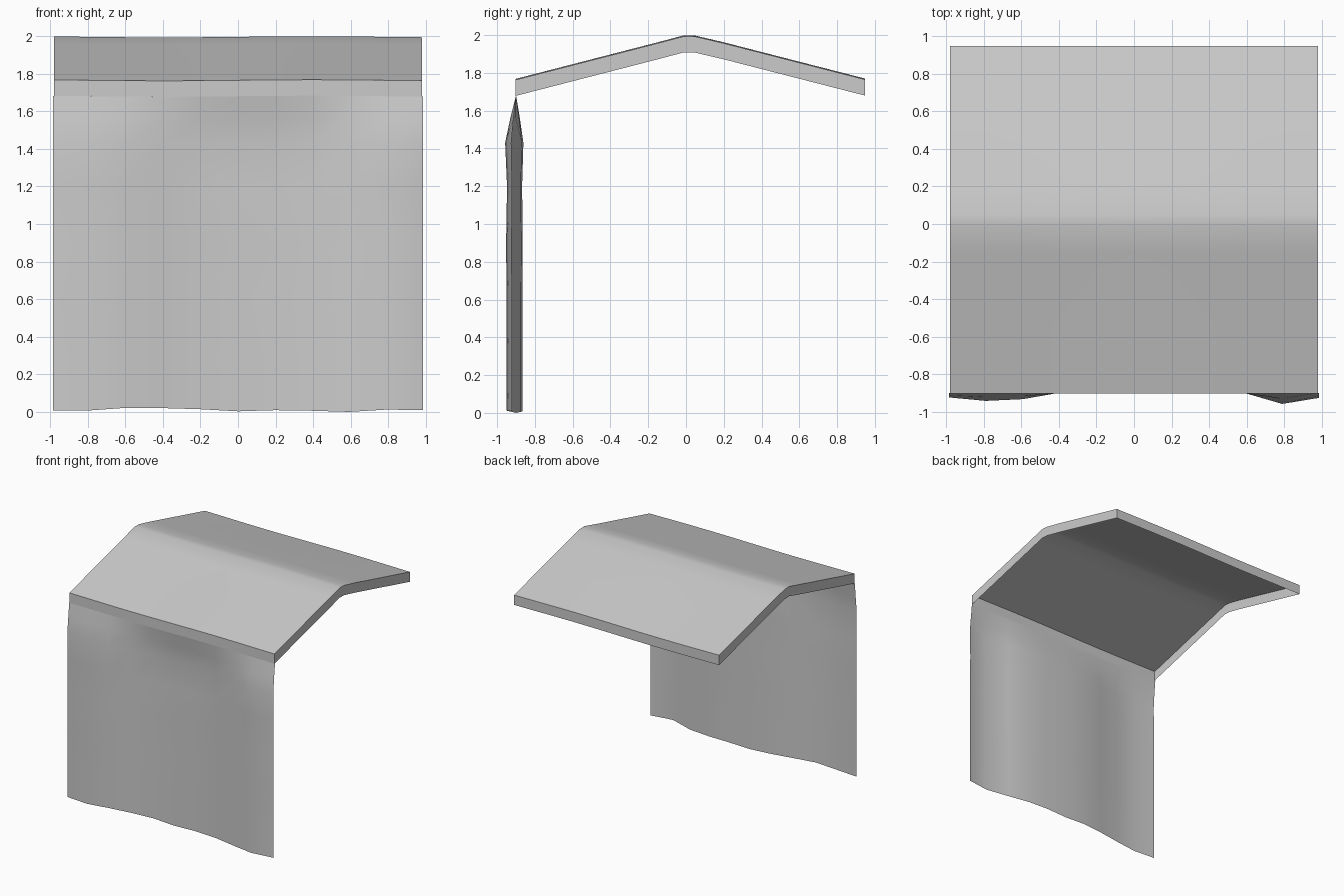
import bpy, bmesh, math

cube = bpy.data.objects.get("Cube")
if cube:
    bpy.data.objects.remove(cube, do_unlink=True)

GREY = (0.6, 0.6, 0.6, 1.0)
mat = bpy.data.materials.new("light grey fabric")
mat.use_nodes = True
mat.diffuse_color = GREY
mat.node_tree.nodes["Principled BSDF"].inputs["Base Color"].default_value = GREY

HALF = 0.98     # half width of the canopy
DROP = 0.085    # height of the hanging valance
COLS = 10
XS = [HALF * (2 * i / COLS - 1) for i in range(COLS + 1)]


def sheet(name, rows, flip=False):
    """Thin smooth sheet through rows of points."""
    bm = bmesh.new()
    grid = [[bm.verts.new(p) for p in row] for row in rows]
    for a, b in zip(grid, grid[1:]):
        for i in range(len(a) - 1):
            quad = (a[i], a[i + 1], b[i + 1], b[i])
            bm.faces.new(quad[::-1] if flip else quad)
    mesh = bpy.data.meshes.new(name)
    bm.to_mesh(mesh)
    bm.free()
    mesh.materials.append(mat)
    mesh.shade_smooth()
    obj = bpy.data.objects.new(name, mesh)
    bpy.context.collection.objects.link(obj)
    return obj


def sag(x):
    """Small uneven lift of the cloth along its width."""
    return 0.003 * math.sin(4 * x) - 0.003


# Gabled roof sheet with a softly rounded ridge
PROFILE = [(-0.903, 1.768), (-0.55, 1.859), (-0.15, 1.962), (-0.01, 1.999),
           (0.05, 1.997), (0.2, 1.962), (0.55, 1.872), (0.948, 1.77)]
roof = [[(x, y, z + sag(x)) for x in XS] for y, z in PROFILE]
sheet("roof_sheet", roof)


def valance(name, edge, flip):
    lower = [(x, y, z - DROP) for x, y, z in edge]
    sheet(name, [edge, lower], flip)


# Valance strips hanging from all four roof edges
valance("front_valance", roof[0], True)
valance("back_valance", roof[-1], False)
valance("right_valance", [row[0] for row in roof], False)
valance("left_valance", [row[-1] for row in roof], True)

# Front curtain: straight at the eave, rippled below
RIPPLE = [-0.02, -0.036, -0.028, 0.004, 0.03, 0.032, 0.034, 0.027, 0.0, -0.05, -0.022]
HEM = [0.01, 0.01, 0.024, 0.022, 0.016, 0.005, 0.011, 0.008, 0.002, 0.014, 0.012]
LEVELS = [(1.683, 0.0), (1.56, 0.6), (1.43, 1.15), (1.2, 0.95),
          (0.9, 1.05), (0.6, 1.0), (0.3, 1.0), (0.0, 1.0)]
curtain = []
for z, amount in LEVELS:
    widen = 1 + 0.008 * max(0, amount - 0.9)
    curtain.append([(x * (widen + 0.004), -0.9 + amount * r,
                     z + (h - 0.002 if z == 0 else 0) + (sag(x) if z > 1.6 else 0))
                    for x, r, h in zip(XS, RIPPLE, HEM)])
sheet("front_curtain", curtain, True)
